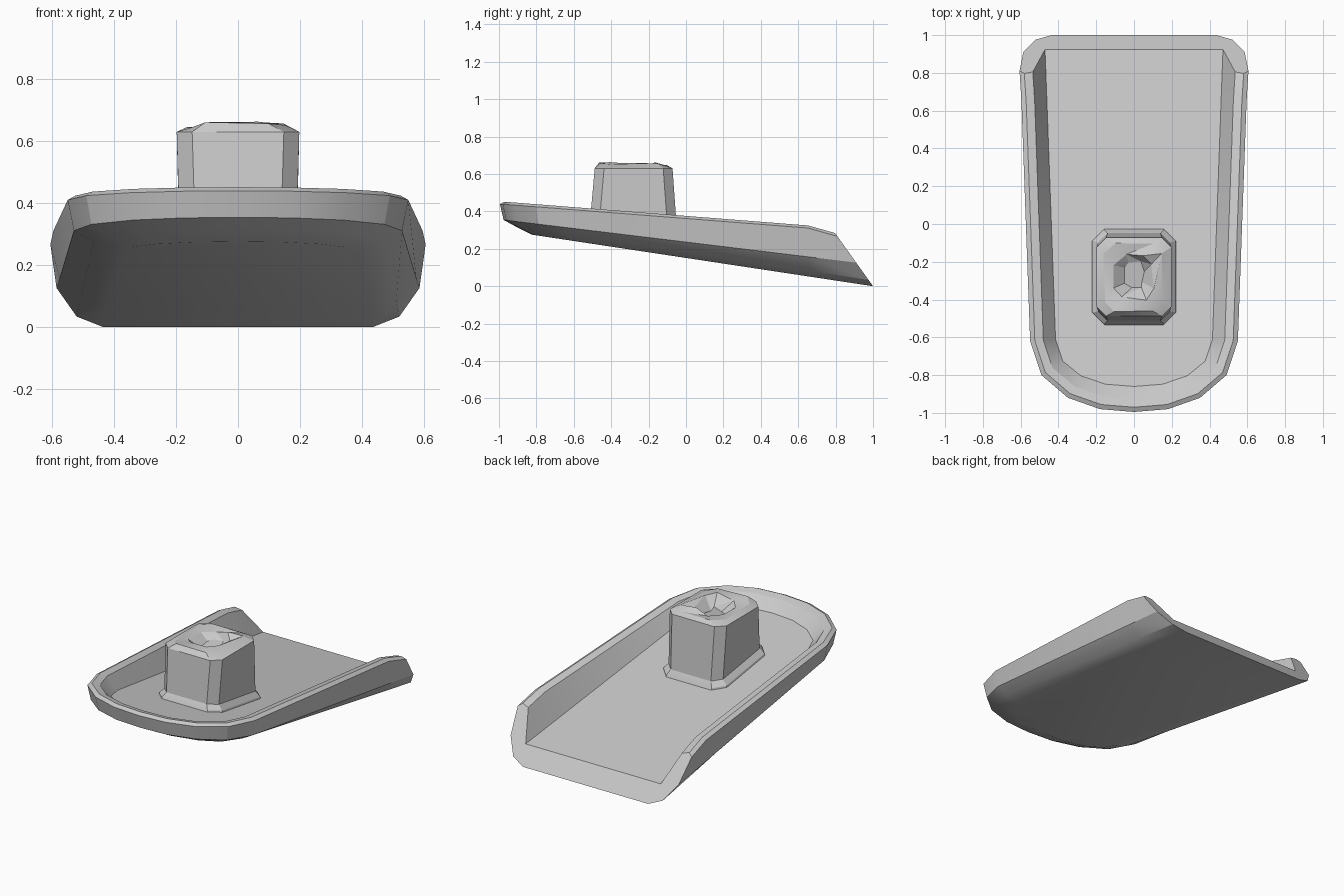
import bpy
import bmesh
import random
from mathutils import Vector

cube = bpy.data.objects.get("Cube")
if cube:
    bpy.data.objects.remove(cube, do_unlink=True)

GREY = (0.6, 0.6, 0.6, 1)
grey = bpy.data.materials.new("plain grey")
grey.use_nodes = True
grey.diffuse_color = GREY
grey.node_tree.nodes["Principled BSDF"].inputs["Base Color"].default_value = GREY


def finish(name, bm, angle):
    """Turn a bmesh into a shaded object."""
    bmesh.ops.recalc_face_normals(bm, faces=bm.faces)
    mesh = bpy.data.meshes.new(name)
    bm.to_mesh(mesh)
    bm.free()
    mesh.materials.append(grey)
    obj = bpy.data.objects.new(name, mesh)
    bpy.context.collection.objects.link(obj)
    bpy.ops.object.select_all(action='DESELECT')
    obj.select_set(True)
    bpy.context.view_layer.objects.active = obj
    bpy.ops.object.shade_smooth_by_angle(angle=angle)
    return obj


def bridge(bm, a, b, closed):
    n = len(a)
    for i in range(n if closed else n - 1):
        j = (i + 1) % n
        bm.faces.new((a[i], a[j], b[j], b[i]))


# Sloping underside and rim heights
def base(y):
    return 0.151 * (1 - y)


def rim(y):
    return 0.325 + (0.6 - y) * 0.078 - max(0, y - 0.65) * 0.2


FLOOR = 0.095

# Half of the outer plan, from the open back end round to the front centre
PLAN = [(0.606, 0.95), (0.596, 0.65), (0.55, -0.62), (0.49, -0.80),
        (0.35, -0.92), (0.18, -0.98), (0, -0.995)]


def tray_loop(bm, inset, height):
    """Inset the plan, lift it, and trim its ends to the slanted back."""
    pts = [Vector(p) for p in PLAN]
    half = []
    for i, p in enumerate(pts):
        before = pts[max(i - 1, 0)]
        after = pts[i + 1] if i + 1 < len(pts) else Vector((-pts[-2].x, pts[-2].y))
        d = (after - before).normalized()
        q = p + Vector((d.y, -d.x)) * inset
        half.append([q.x, q.y])
    y = half[0][1]
    for _ in range(12):
        y = 1 - height(y) / 1.4
    half[0][1] = y
    half[-1][0] = 0
    full = half + [[-x, y] for x, y in reversed(half[:-1])]
    return [bm.verts.new((x, y, height(y))) for x, y in full]


# Tray: underside, rounded flank, rim, inner wall and floor
bm = bmesh.new()
sections = [
    (0.17, base),
    (0.085, lambda y: base(y) + 0.03),
    (0.02, lambda y: base(y) + 0.085 + 0.03 * y),
    (0.0, lambda y: rim(y) - 0.01),
    (0.025, lambda y: rim(y) + 0.004),
    (0.07, lambda y: rim(y) - 0.005),
    (0.135, lambda y: base(y) + FLOOR),
]
loops = [tray_loop(bm, *s) for s in sections]
for a, b in zip(loops, loops[1:]):
    bridge(bm, a, b, False)
bm.faces.new(loops[0])
bm.faces.new(loops[-1])
# Slanted back face
bm.faces.new([l[0] for l in loops] + [l[-1] for l in reversed(loops)])
finish("tray", bm, 0.5)

# Post: flared foot, chamfered square shaft and crumpled hollow top
random.seed(4)
bm = bmesh.new()
CENTRE_Y = -0.28


def post_loop(hx, hy, z, cut, on_floor=False, jitter=0.0):
    corners = [(hx, hy - cut), (hx - cut, hy), (cut - hx, hy), (-hx, hy - cut),
               (-hx, cut - hy), (cut - hx, -hy), (hx - cut, -hy), (hx, cut - hy)]
    verts = []
    for x, y in corners:
        y += CENTRE_Y
        lift = base(y) + FLOOR if on_floor else 0
        dx, dy, dz = (random.uniform(-jitter, jitter) for _ in range(3))
        verts.append(bm.verts.new((x + dx, y + dy, z + lift + dz)))
    return verts


post = [
    post_loop(0.225, 0.258, -0.01, 0.07, True),
    post_loop(0.218, 0.25, 0.01, 0.06, True),
    post_loop(0.19, 0.232, 0.04, 0.05, True),
    post_loop(0.198, 0.208, 0.63, 0.05),
    post_loop(0.155, 0.18, 0.652, 0.05, jitter=0.009),
    post_loop(0.10, 0.12, 0.65, 0.05, jitter=0.016),
    post_loop(0.055, 0.07, 0.60, 0.03, jitter=0.015),
]
for a, b in zip(post, post[1:]):
    bridge(bm, a, b, True)
bm.faces.new(post[0])
bm.faces.new(post[-1])
bmesh.ops.triangulate(bm, faces=[f for f in bm.faces if f.calc_center_median().z > 0.62])
finish("post", bm, 0.35)
